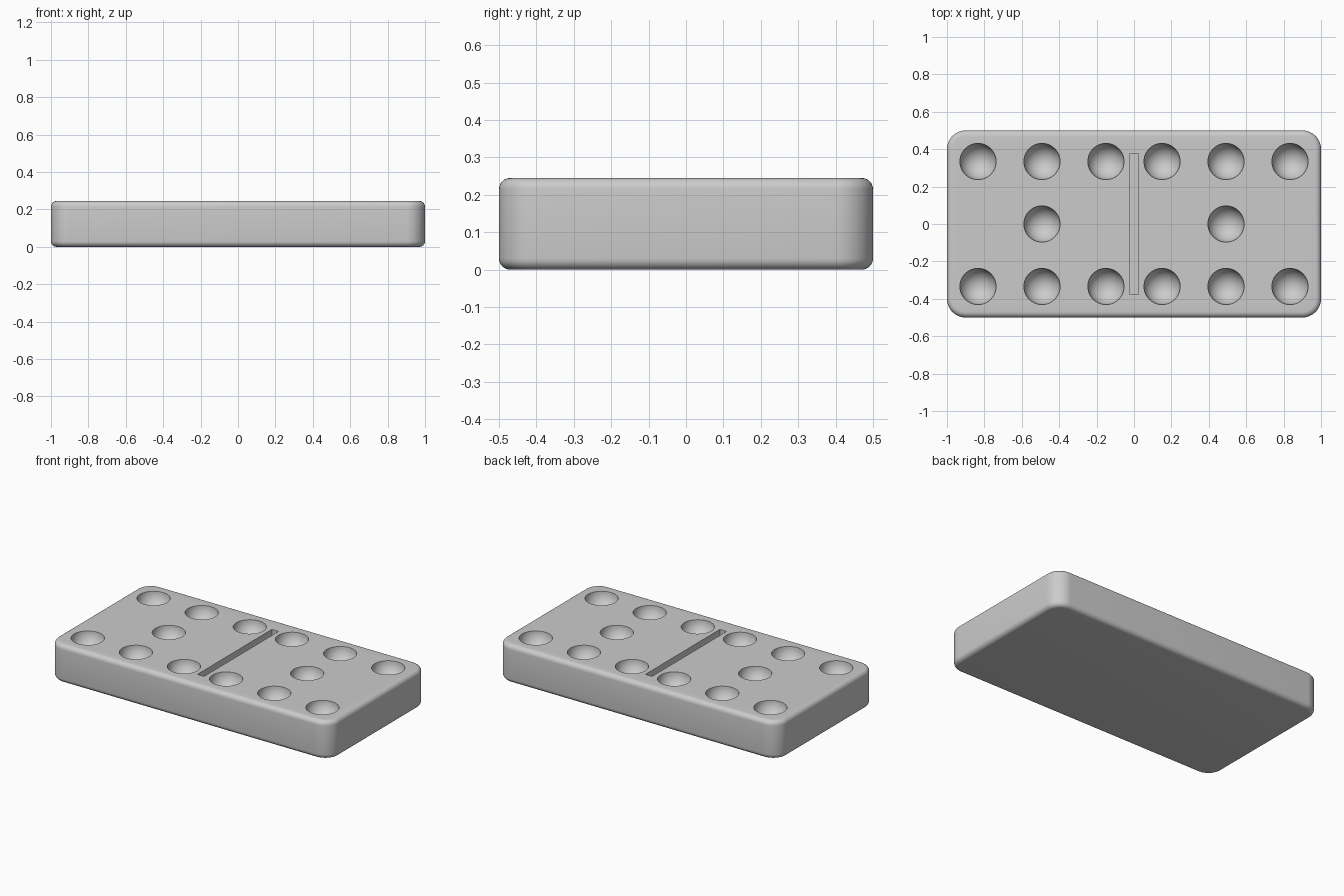
import bpy, bmesh, math
from mathutils import Matrix

cube = bpy.data.objects.get("Cube")
if cube:
    bpy.data.objects.remove(cube, do_unlink=True)

LENGTH, WIDTH, HEIGHT = 2.0, 1.0, 0.245
PIP_RADIUS = 0.097

grey = bpy.data.materials.new("light grey")
grey.use_nodes = True
colour = (0.6, 0.6, 0.6, 1)
grey.diffuse_color = colour
grey.node_tree.nodes["Principled BSDF"].inputs["Base Color"].default_value = colour


def add_box(bm, size, z):
    matrix = Matrix.Translation((0, 0, z)) @ Matrix.Diagonal((*size, 1))
    bmesh.ops.create_cube(bm, size=1, matrix=matrix)


def make_object(name, bm):
    mesh = bpy.data.meshes.new(name)
    bm.to_mesh(mesh)
    bm.free()
    mesh.materials.append(grey)
    obj = bpy.data.objects.new(name, mesh)
    bpy.context.collection.objects.link(obj)
    return obj


def is_upright(edge):
    a, b = edge.verts
    return abs(a.co.z - b.co.z) > HEIGHT / 2


# Tile body: wide rounded corners, then a small round along both rims
bm = bmesh.new()
add_box(bm, (LENGTH, WIDTH, HEIGHT), HEIGHT / 2)
bmesh.ops.bevel(bm, geom=[e for e in bm.edges if is_upright(e)],
                offset=0.1, segments=12, profile=0.5, affect='EDGES')
bmesh.ops.bevel(bm, geom=[e for e in bm.edges if not is_upright(e)],
                offset=0.03, segments=6, profile=0.5, affect='EDGES')
tile = make_object("domino_tile", bm)

# Cutter for the round pips (two mirrored sixes-with-centre) and the groove
bm = bmesh.new()
pips = [(x, y) for x in (0.15, 0.492, 0.834) for y in (-0.334, 0.334)]
pips.append((0.492, 0))
for side in (-1, 1):
    for x, y in pips:
        bmesh.ops.create_uvsphere(bm, u_segments=48, v_segments=24, radius=PIP_RADIUS,
                                  matrix=Matrix.Translation((side * x, y, HEIGHT + 0.001)))
add_box(bm, (0.048, 0.756, 0.1), HEIGHT)
cutter = make_object("pip_and_groove_cutter", bm)
cutter.hide_render = True

# Carve the tile and drop the cutter
carve = tile.modifiers.new("carve", 'BOOLEAN')
carve.operation = 'DIFFERENCE'
carve.solver = 'EXACT'
carve.object = cutter
bpy.ops.object.select_all(action='DESELECT')
tile.select_set(True)
bpy.context.view_layer.objects.active = tile
bpy.ops.object.modifier_apply(modifier=carve.name)
bpy.data.objects.remove(cutter, do_unlink=True)

bpy.ops.object.shade_smooth_by_angle(angle=math.radians(35))
